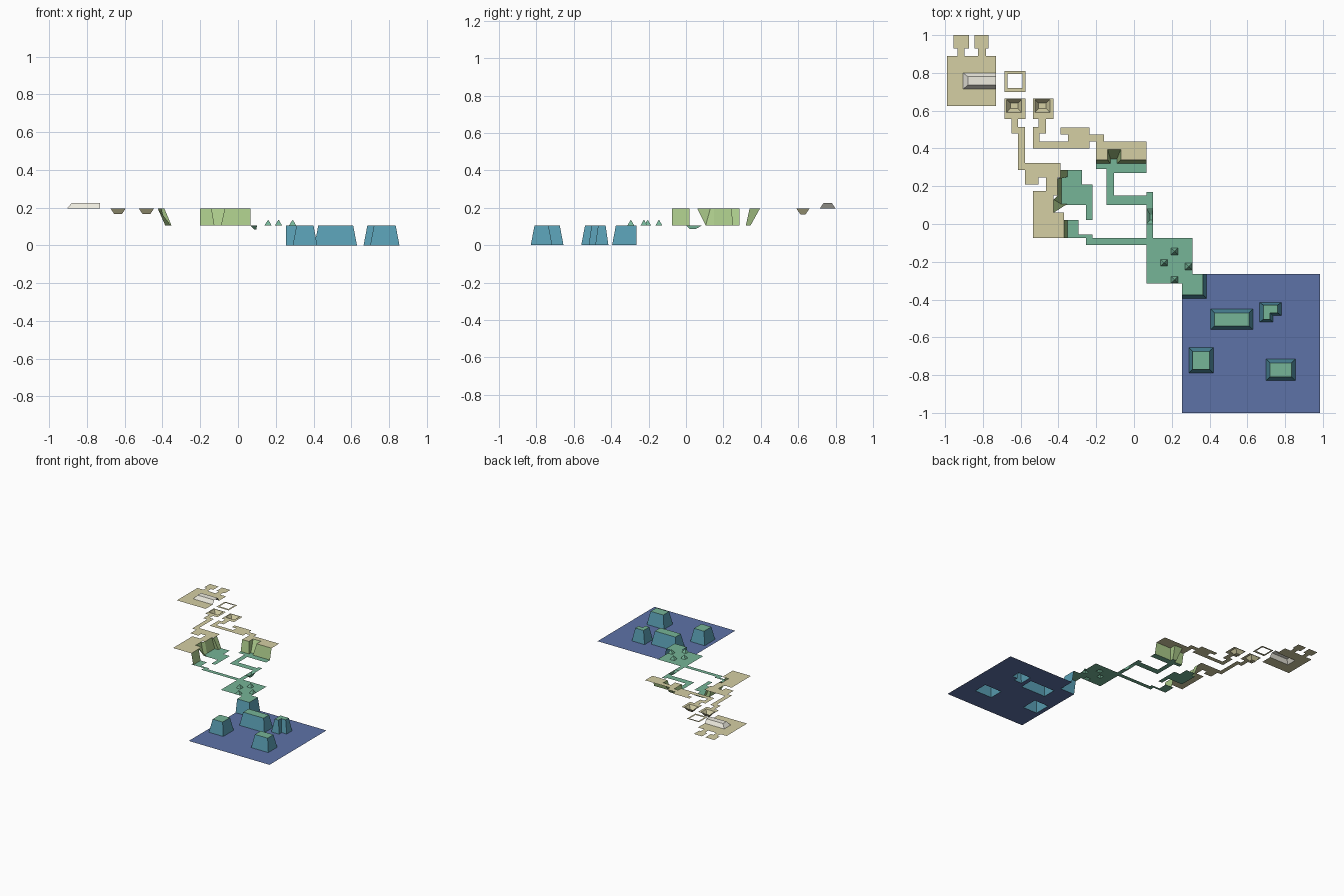
import bpy, bmesh

if "Cube" in bpy.data.objects:
    bpy.data.objects.remove(bpy.data.objects["Cube"])

LOW, MID, HIGH = 0.0, 0.105, 0.195


def mat(name, r, g, b):
    m = bpy.data.materials.new(name)
    m.diffuse_color = (r, g, b, 1)
    m.use_nodes = True
    m.node_tree.nodes["Principled BSDF"].inputs["Base Color"].default_value = m.diffuse_color
    return m


BLUE = mat("low_blue", .11, .17, .39)
TEAL = mat("wall_teal", .10, .34, .45)
GREEN = mat("mid_green", .18, .46, .31)
LIME = mat("wall_lime", .40, .58, .25)
SAND = mat("high_sand", .66, .62, .37)
PALE = mat("ridge_pale", .85, .83, .74)


def finish(name, bm, mats):
    me = bpy.data.meshes.new(name)
    bm.to_mesh(me)
    bm.free()
    for m in mats:
        me.materials.append(m)
    ob = bpy.data.objects.new(name, me)
    bpy.context.collection.objects.link(ob)


def plate(name, z, m, rects, holes=()):
    """Flat floor: union of rectangles (x0, y0, x1, y1) minus holes."""
    xs = sorted({v for r in [*rects, *holes] for v in (r[0], r[2])})
    ys = sorted({v for r in [*rects, *holes] for v in (r[1], r[3])})
    bm = bmesh.new()

    def hit(rs, x, y):
        return any(r[0] < x < r[2] and r[1] < y < r[3] for r in rs)
    for x0, x1 in zip(xs, xs[1:]):
        for y0, y1 in zip(ys, ys[1:]):
            cx, cy = (x0 + x1) / 2, (y0 + y1) / 2
            if hit(rects, cx, cy) and not hit(holes, cx, cy):
                bm.faces.new([bm.verts.new((x, y, z)) for x, y in
                              ((x0, y0), (x1, y0), (x1, y1), (x0, y1))])
    bmesh.ops.remove_doubles(bm, verts=bm.verts, dist=1e-5)
    bmesh.ops.dissolve_limit(bm, angle_limit=.01, verts=bm.verts, edges=bm.edges)
    finish(name, bm, [m])


def wall(name, a, za, b, zb, side, cap=None):
    """Sloped walls between two outlines; closed with a cap when given."""
    bm = bmesh.new()
    va = [bm.verts.new((*p, za)) for p in a]
    vb = [bm.verts.new((*p, zb)) for p in b]
    n = len(a)
    for i in range(n if cap else n - 1):
        j = (i + 1) % n
        bm.faces.new((va[i], va[j], vb[j], vb[i]))
    if cap:
        bm.faces.new(vb).material_index = 1
    finish(name, bm, [side, cap] if cap else [side])


def box(r):
    return [(r[0], r[1]), (r[2], r[1]), (r[2], r[3]), (r[0], r[3])]


# Rock pillars standing on the low floor
pillars = [(.405, -.56, .63, -.45), (.29, -.79, .42, -.655), (.70, -.83, .855, -.715)]
d = .02
for i, r in enumerate(pillars):
    top = (r[0] + d, r[1] + d, r[2] - d, r[3] - d)
    wall(f"pillar_{i}", box(r), LOW, box(top), MID, TEAL, GREEN)
wall("corner_pillar",
     [(.665, -.52), (.735, -.52), (.735, -.485), (.78, -.485), (.78, -.415), (.665, -.415)], LOW,
     [(.685, -.505), (.72, -.505), (.72, -.47), (.76, -.47), (.76, -.43), (.685, -.43)], MID,
     TEAL, GREEN)

# Low floor and the cliff at its corner
plate("low_floor", LOW, BLUE, [(.255, -1, .985, -.265)],
      pillars + [(.255, -.395, .385, -.265), (.665, -.52, .735, -.415), (.735, -.485, .78, -.415)])
wall("low_cliff", [(.385, -.265), (.385, -.395), (.255, -.395)], LOW,
     [(.365, -.265), (.365, -.375), (.255, -.375)], MID, TEAL)

# Small mounds on the middle floor
mounds = [(.16, -.205), (.215, -.145), (.29, -.225), (.215, -.295)]
mound_holes = []
for i, (x, y) in enumerate(mounds):
    r = (x - .02, y - .018, x + .018, y + .018)
    mound_holes.append(r)
    e = .001
    wall(f"mound_{i}", box(r), MID, box((x - e, y - e, x + e, y + e)), MID + .03, GREEN, GREEN)

# Dip in the right path
dip = (.065, .0, .1, .085)
wall("path_dip", box(dip), MID, box((.085, .02, .098, .05)), MID - .02, GREEN, GREEN)

# Middle floor: yard, paths and the ground under both cliffs
plate("mid_floor", MID, GREEN, [
    (.065, -.315, .31, -.075), (.255, -.375, .365, -.265),
    (.065, -.075, .1, .17), (-.145, .1, .1, .152), (-.145, .1, -.105, .3),
    (-.2, .29, .065, .32), (-.105, .27, .065, .3), (-.125, .32, -.09, .345),
    (-.255, -.11, .065, -.075), (-.37, -.075, -.295, .02), (-.35, -.075, -.22, -.055),
    (-.355, .1, -.275, .285), (-.385, .15, -.355, .25), (-.385, .1, -.355, .15),
    (-.275, .1, -.22, .208), (-.255, .022, -.22, .1),
], mound_holes + [dip])

# Cliffs between the middle and high floors
wall("right_cliff",
     [(-.2, .32), (-.125, .32), (-.125, .345), (-.09, .345), (-.09, .32), (.065, .32)], MID,
     [(-.2, .34), (-.14, .34), (-.14, .395), (-.07, .395), (-.07, .34), (.065, .34)], HIGH, LIME)
wall("left_cliff_front", [(-.352, -.075), (-.352, .02)], MID,
     [(-.37, -.075), (-.37, .02)], HIGH, LIME)
wall("left_cliff_back",
     [(-.352, .285), (-.352, .25), (-.385, .25), (-.385, .15), (-.385, .105), (-.355, .105)], MID,
     [(-.39, .285), (-.39, .24), (-.405, .24), (-.405, .15), (-.425, .13), (-.425, .06)], HIGH, LIME)

# Pits sunk in the two small tiles
pits = []
for i, x in enumerate((-.675, -.525)):
    p = (x, .59, x + .08, .66)
    pits.append(p)
    wall(f"pit_{i}", box(p), HIGH, box((x + .02, .612, x + .06, .64)), HIGH - .03, SAND, SAND)

# Raised ridge on the top yard, open at its right end
ridge_base = [(-.73, .715), (-.905, .715), (-.905, .8), (-.73, .8)]
ridge_top = [(-.73, .735), (-.88, .735), (-.88, .78), (-.73, .78)]
wall("ridge_sides", ridge_base, HIGH, ridge_top, HIGH + .03, PALE)
plate("ridge_top", HIGH + .03, PALE, [(-.88, .735, -.73, .78)])

# High floor, split into its separate areas
plate("top_yard", HIGH, SAND, [
    (-.99, .625, -.73, .89),
    (-.955, .93, -.875, 1), (-.935, .89, -.897, .93),
    (-.845, .93, -.77, 1), (-.825, .89, -.785, .93),
], [(-.905, .715, -.73, .8)])
plate("square_ring", HIGH, SAND, [(-.685, .70, -.575, .81)], [(-.67, .72, -.59, .795)])
plate("left_high_path", HIGH, SAND, [
    (-.685, .555, -.575, .665), (-.65, .48, -.615, .555), (-.65, .48, -.578, .513),
    (-.615, .29, -.578, .513), (-.615, .285, -.39, .322), (-.578, .245, -.39, .29),
    (-.578, .21, -.505, .245), (-.465, .17, -.405, .245), (-.535, -.075, -.405, .175),
    (-.405, -.075, -.37, .06),
], pits + [(-.425, .06, -.37, .15)])
plate("right_high_path", HIGH, SAND, [
    (-.535, .555, -.425, .665), (-.505, .48, -.465, .555), (-.535, .48, -.465, .513),
    (-.535, .4, -.5, .513), (-.535, .4, -.235, .437), (-.35, .437, -.235, .475),
    (-.388, .475, -.235, .51), (-.235, .437, -.16, .475), (-.2, .34, .065, .437),
], pits + [(-.14, .34, -.07, .395)])
